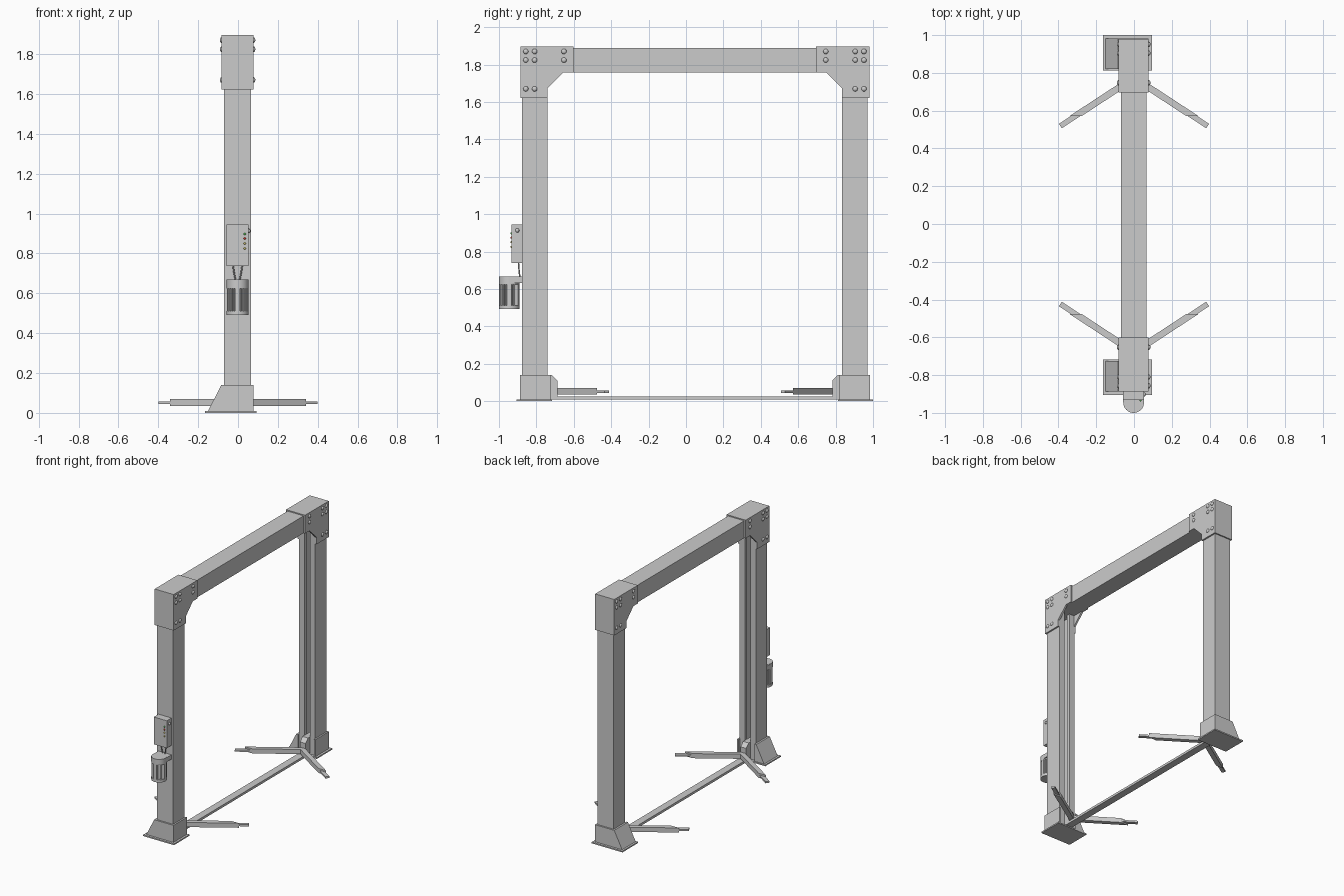
import bpy, bmesh, math
from mathutils import Matrix, Vector

if "Cube" in bpy.data.objects:
    bpy.data.objects.remove(bpy.data.objects["Cube"])

YC = 0.0475   # mid plane between the two posts


def finish(name, bm, color=None, smooth=False):
    bmesh.ops.recalc_face_normals(bm, faces=bm.faces)
    me = bpy.data.meshes.new(name)
    bm.to_mesh(me)
    bm.free()
    ob = bpy.data.objects.new(name, me)
    bpy.context.collection.objects.link(ob)
    if color:
        mat = bpy.data.materials.new(name + "_paint")
        mat.diffuse_color = color
        mat.use_nodes = True
        mat.node_tree.nodes["Principled BSDF"].inputs["Base Color"].default_value = mat.diffuse_color
        me.materials.append(mat)
    if smooth:
        bpy.ops.object.select_all(action='DESELECT')
        ob.select_set(True)
        bpy.context.view_layer.objects.active = ob
        bpy.ops.object.shade_smooth_by_angle(angle=math.radians(35))
    return ob


def prism(name, pts, axis, a, b, fy=lambda y: y, smooth=False):
    """Extrude a 2D outline along an axis; fy remaps y so parts can be mirrored."""
    bm = bmesh.new()
    place = {'x': lambda p, d: (d, fy(p[0]), p[1]),
             'y': lambda p, d: (p[0], fy(d), p[1]),
             'z': lambda p, d: (p[0], fy(p[1]), d)}[axis]
    lo = [bm.verts.new(place(p, a)) for p in pts]
    hi = [bm.verts.new(place(p, b)) for p in pts]
    n = len(pts)
    bm.faces.new(lo)
    bm.faces.new(hi)
    for i in range(n):
        bm.faces.new((lo[i], lo[(i + 1) % n], hi[(i + 1) % n], hi[i]))
    return finish(name, bm, smooth=smooth)


def box(name, x0, x1, y0, y1, z0, z1, fy=lambda y: y):
    return prism(name, [(x0, y0), (x1, y0), (x1, y1), (x0, y1)], 'z', z0, z1, fy)


def dome(name, loc, direction, r, h, color=None):
    """Round-headed bolt or lamp: a squashed half ball pointing along direction."""
    bm = bmesh.new()
    bmesh.ops.create_uvsphere(bm, u_segments=12, v_segments=8, radius=r)
    bmesh.ops.scale(bm, vec=(1, 1, h / r), verts=bm.verts)
    rot = Vector((0, 0, 1)).rotation_difference(Vector(direction)).to_matrix().to_4x4()
    bmesh.ops.transform(bm, matrix=Matrix.Translation(loc) @ rot, verts=bm.verts)
    return finish(name, bm, color, smooth=True)


def cylinder(name, x, y, r, z0, z1, n=32):
    pts = [(x + r * math.cos(2 * math.pi * i / n), y + r * math.sin(2 * math.pi * i / n))
           for i in range(n)]
    return prism(name, pts, 'z', z0, z1, smooth=True)


X0, X1, XC = -0.07, 0.066, -0.002

# The two ends, described by distance from the mid plane
for side, s in (("front", -1), ("back", 1)):
    fy = lambda v, s=s: YC + s * v

    # post: lipped channel open towards the middle
    half = [(0.068, 0.923), (0.068, 0.787), (0.024, 0.787), (0.024, 0.815),
            (0.034, 0.815), (0.034, 0.798), (0.057, 0.798), (0.057, 0.912)]
    outline = [(XC + x, v) for x, v in half] + [(XC - x, v) for x, v in reversed(half)]
    prism(side + "_post", outline, 'z', 0.01, 1.88, fy)

    # base plate and shoe flared to one side
    box(side + "_base_plate", -0.165, 0.094, 0.765, 0.9525, 0, 0.01, fy)
    prism(side + "_shoe_wedge", [(-0.15, 0.01), (-0.069, 0.01), (-0.069, 0.14), (-0.084, 0.14)],
          'y', 0.772, 0.9355, fy)
    box(side + "_shoe_side", 0.065, 0.078, 0.772, 0.9355, 0.01, 0.14, fy)
    box(side + "_shoe_outer", -0.07, 0.066, 0.922, 0.9355, 0.01, 0.14, fy)

    # carriage holding the arms
    prism(side + "_carriage", [(0.90, 0.015), (0.735, 0.015), (0.735, 0.11), (0.765, 0.14), (0.90, 0.14)],
          'x', -0.025, 0.021, fy)

    # lifting arms: V of thick beams with thin extensions
    arm = [(0, 0.7475), (0.342, 0.5235), (0.278, 0.5235), (0, 0.7055)]
    prism(side + "_arms", arm + [(-x, v) for x, v in reversed(arm[1:3])],
          'z', 0.035, 0.07, fy)
    d = Vector((0.836, -0.548))
    n = Vector((0.548, 0.836)) * 0.014
    a, b = Vector((0.25, 0.563)), Vector((0.39, 0.471))
    ext = [a + n, b + n, b - n, a - n]
    for m, tag in ((1, "right"), (-1, "left")):
        prism(f"{side}_{tag}_arm_extension", [(m * p.x, p.y) for p in ext], 'z', 0.045, 0.058, fy)

    # corner bracket: two cheeks, outer plate and top plate
    cheek = [(0.933, 1.622), (0.933, 1.896), (0.648, 1.896), (0.648, 1.757),
             (0.703, 1.757), (0.787, 1.673), (0.787, 1.622)]
    prism(side + "_bracket_right", cheek, 'x', 0.064, 0.078, fy)
    prism(side + "_bracket_left", cheek, 'x', -0.082, -0.068, fy)
    box(side + "_bracket_outer", -0.069, 0.065, 0.921, 0.933, 1.622, 1.896, fy)
    box(side + "_bracket_top", -0.069, 0.065, 0.648, 0.922, 1.884, 1.896, fy)
    for v, z in [(v, z) for v in (0.904, 0.857, 0.7) for z in (1.87, 1.824)] + [(0.904, 1.67), (0.857, 1.67)]:
        dome(side + "_bolt", (0.078, fy(v), z), (1, 0, 0), 0.014, 0.009)
        dome(side + "_bolt", (-0.082, fy(v), z), (-1, 0, 0), 0.014, 0.009)

# top beam and floor tie
box("top_beam", X0, X1, YC - 0.915, YC + 0.915, 1.757, 1.888)
box("floor_tie", -0.03, 0.026, YC - 0.775, YC + 0.775, 0.008, 0.026)

# control box with lamps and side knob
box("control_box", -0.057, 0.053, -0.932, -0.874, 0.738, 0.946)
for z, c in ((0.897, (0.1, 0.6, 0.1, 1)), (0.875, (0.8, 0.05, 0.03, 1)),
             (0.85, (0.75, 0.65, 0.2, 1)), (0.825, (0.75, 0.65, 0.2, 1))):
    dome("lamp", (0.034, -0.931, z), (0, -1, 0), 0.006, 0.008, c)
dome("side_knob", (0.053, -0.902, 0.913), (1, 0, 0), 0.011, 0.01)

# motor: caps and a body with four groups of fins
MY, R = -0.945, 0.055
cylinder("motor_top_cap", XC, MY, R, 0.625, 0.668)
cylinder("motor_bottom_cap", XC, MY, R, 0.492, 0.512)
body = []
for q in range(4):
    base = q * 90
    body += [(base + t, R - 0.001) for t in (-14, -7, 0, 7, 14)]
    for k in range(7):
        t = base + 16 + k * 8.7
        body += [(t, 0.044), (t + 3, 0.044)]
        if k < 6:
            body += [(t + 4, R - 0.002), (t + 7, R - 0.002)]
prism("motor_finned_body",
      [(XC + r * math.cos(math.radians(t)), MY + r * math.sin(math.radians(t))) for t, r in body],
      'z', 0.51, 0.627)
box("motor_mount", -0.057, 0.053, MY, -0.874, 0.633, 0.666)

# cables from control box to motor
for m in (-1, 1):
    cu = bpy.data.curves.new("motor_cable", 'CURVE')
    cu.dimensions = '3D'
    cu.bevel_depth = 0.004
    cu.bevel_resolution = 2
    cu.resolution_u = 6
    sp = cu.splines.new('BEZIER')
    path = [(0.024, -0.896, 0.745), (0.018, -0.893, 0.705), (0.009, -0.888, 0.66)]
    sp.bezier_points.add(len(path) - 1)
    for bp, (x, y, z) in zip(sp.bezier_points, path):
        bp.co = (XC + m * x, y, z)
        bp.handle_left_type = bp.handle_right_type = 'AUTO'
    bpy.context.collection.objects.link(bpy.data.objects.new("motor_cable", cu))
